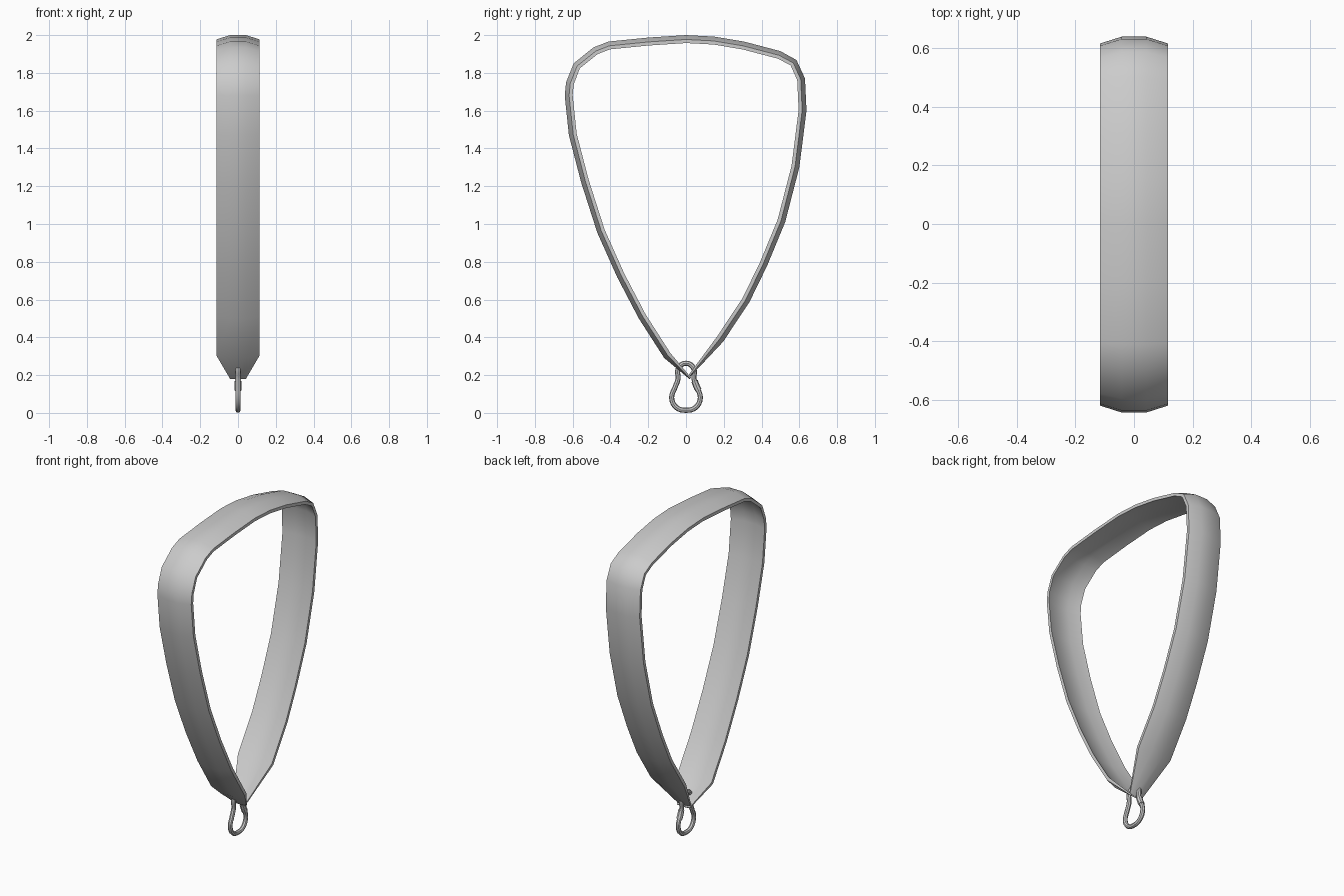
import bpy, bmesh
from mathutils import Vector

if "Cube" in bpy.data.objects:
    bpy.data.objects.remove(bpy.data.objects["Cube"])


def smooth(obj, angle=0.7):
    bpy.ops.object.select_all(action='DESELECT')
    obj.select_set(True)
    bpy.context.view_layer.objects.active = obj
    bpy.ops.object.shade_smooth_by_angle(angle=angle)


# Strap: outer centre line in (y, z), running up the front side and down the back
path = [(0.02, 0.178), (-0.115, 0.29), (-0.25, 0.50), (-0.365, 0.72), (-0.47, 0.955),
        (-0.555, 1.22), (-0.62, 1.47), (-0.642, 1.68), (-0.635, 1.75), (-0.595, 1.85),
        (-0.49, 1.935), (-0.41, 1.966), (-0.2, 1.987), (0, 2.0), (0.15, 1.992),
        (0.31, 1.965), (0.50, 1.915), (0.585, 1.868), (0.63, 1.77), (0.638, 1.60),
        (0.60, 1.30), (0.525, 1.01), (0.43, 0.78), (0.335, 0.585), (0.196, 0.376),
        (0.016, 0.185)]
pts = [Vector((0, y, z)) for y, z in path]
bm = bmesh.new()
rings = []
for i, p in enumerate(pts):
    end = i in (0, len(pts) - 1)
    a, b = pts[max(i - 1, 0)], pts[min(i + 1, len(pts) - 1)]
    t = (b - a).normalized()
    inward = Vector((0, t.z, -t.y))
    half, crown, thick = (0.042, 0.003, 0.008) if end else (0.115, 0.023, 0.019)
    outer = [(-half, crown), (-half * 0.37, 0), (half * 0.37, 0), (half, crown)]
    section = outer + [(x, d + thick) for x, d in reversed(outer)]
    rings.append([bm.verts.new(p + inward * d + Vector((x, 0, 0))) for x, d in section])
for r, s in zip(rings, rings[1:]):
    for k in range(8):
        m = (k + 1) % 8
        bm.faces.new((r[k], r[m], s[m], s[k]))
for r in (rings[0], rings[-1]):
    for k in range(3):
        bm.faces.new((r[k], r[k + 1], r[6 - k], r[7 - k]))
bmesh.ops.recalc_face_normals(bm, faces=bm.faces)
mesh = bpy.data.meshes.new("strap")
bm.to_mesh(mesh)
bm.free()
strap = bpy.data.objects.new("strap", mesh)
bpy.context.collection.objects.link(strap)
smooth(strap)


def tube(name, points, radius, cyclic):
    """Round tube through (y, z) points."""
    cu = bpy.data.curves.new(name, 'CURVE')
    cu.dimensions = '3D'
    cu.bevel_depth = radius
    cu.bevel_resolution = 2
    cu.resolution_u = 4
    cu.use_fill_caps = True
    sp = cu.splines.new('BEZIER')
    sp.bezier_points.add(len(points) - 1)
    for bp, (y, z) in zip(sp.bezier_points, points):
        bp.co = (0, y, z)
        bp.handle_left_type = bp.handle_right_type = 'AUTO'
    sp.use_cyclic_u = cyclic
    obj = bpy.data.objects.new(name, cu)
    bpy.context.collection.objects.link(obj)
    bpy.ops.object.select_all(action='DESELECT')
    obj.select_set(True)
    bpy.context.view_layer.objects.active = obj
    bpy.ops.object.convert(target='MESH')
    smooth(bpy.context.object)


# Pear-shaped snap hook and its gate hinge sleeve
half = [(0.05, 0.028), (0.076, 0.08), (0.058, 0.135), (0.042, 0.18), (0.041, 0.235)]
loop = [(0, 0.014)] + half + [(0, 0.263)] + [(-y, z) for y, z in reversed(half)]
tube("snap_hook", loop, 0.0135, True)
tube("hinge_sleeve", [(0.046, 0.168), (0.056, 0.14), (0.066, 0.12)], 0.0175, False)
